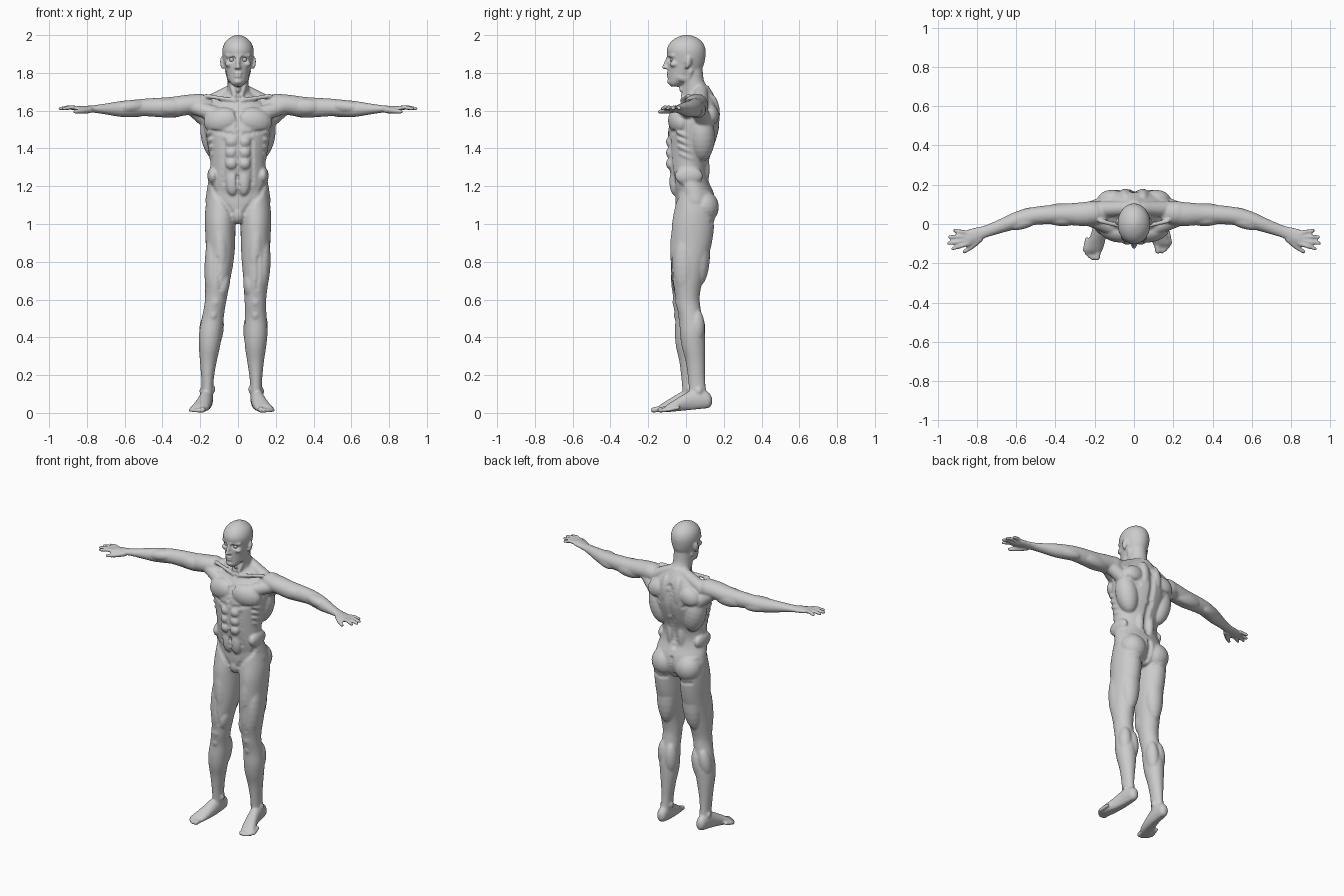
import bpy, bmesh, math
from mathutils import Vector, Matrix, kdtree

# Unit ball template, copied for every muscle
tb = bmesh.new()
bmesh.ops.create_uvsphere(tb, u_segments=20, v_segments=12, radius=1)
tb.verts.index_update()
BALL = [v.co.copy() for v in tb.verts]
BALL_FACES = [[v.index for v in f.verts] for f in tb.faces]
tb.free()
bm = bmesh.new()


def loft(stations, axis, seg=32, sub=4):
    """Closed tube through stations (t, c1, c2, r1, r2), rings square to the axis."""
    st = [Vector(s) for s in stations]
    pts = []
    for i in range(len(st) - 1):
        a, b, c, d = st[max(i - 1, 0)], st[i], st[i + 1], st[min(i + 2, len(st) - 1)]
        for k in range(sub):
            u = k / sub
            pts.append(0.5 * (2 * b + (c - a) * u + (2 * a - 5 * b + 4 * c - d) * u * u
                              + (3 * b - a - 3 * c + d) * u ** 3))
    pts.append(st[-1])
    rings = []
    for t, c1, c2, r1, r2 in pts:
        ring = []
        for k in range(seg):
            w = 2 * math.pi * k / seg
            p = [c1 + r1 * math.cos(w), c2 + r2 * math.sin(w)]
            p.insert("xyz".index(axis), t)
            ring.append(bm.verts.new(p))
        rings.append(ring)
    for a, b in zip(rings, rings[1:]):
        for k in range(seg):
            n = (k + 1) % seg
            bm.faces.new((a[k], a[n], b[n], b[k]))
    bm.faces.new(rings[0])
    bm.faces.new(rings[-1])
    return [v for r in rings for v in r]


def add_ball(coords):
    vs = [bm.verts.new(c) for c in coords]
    for f in BALL_FACES:
        bm.faces.new([vs[i] for i in f])
    return vs


def blob(loc, rad, rot=(0, 0, 0)):
    """Ellipsoid muscle, rotation in degrees."""
    m = Matrix.Translation(loc)
    for ang, ax in zip(rot, "XYZ"):
        m = m @ Matrix.Rotation(math.radians(ang), 4, ax)
    m = m @ Matrix.Diagonal((*rad, 1))
    return add_ball([m @ c for c in BALL])


def capsule(p, rp, q, rq):
    """Tapered rod with round ends: a ball pulled apart above its equator."""
    p, q = Vector(p), Vector(q)
    rot = (q - p).to_track_quat('Z', 'Y').to_matrix()
    return add_ball([q + rot @ c * rq if c.z > .01 else p + rot @ c * rp for c in BALL])


# Arm
loft([(.14, .06, 1.62, .05, .05), (.20, .055, 1.632, .06, .054), (.27, .05, 1.63, .060, .054),
      (.35, .05, 1.618, .053, .055), (.42, .048, 1.617, .049, .051), (.50, .042, 1.617, .046, .046),
      (.56, .03, 1.612, .046, .045), (.62, .012, 1.609, .043, .042), (.70, -.018, 1.609, .035, .029),
      (.76, -.04, 1.609, .032, .020), (.80, -.055, 1.609, .038, .017), (.84, -.068, 1.611, .042, .015),
      (.865, -.074, 1.612, .036, .011)], 'x')
blob((.215, .055, 1.633), (.075, .062, .057), (0, 5, 0))
blob((.36, .022, 1.62), (.085, .033, .042))
blob((.36, .072, 1.605), (.10, .034, .043))
blob((.56, .012, 1.622), (.09, .036, .033), (0, 5, -18))
blob((.56, .042, 1.600), (.09, .034, .034), (0, -4, -20))
# Fingers and thumb
for base, tip in (((.842, -.100), (.922, -.125)), ((.855, -.084), (.942, -.098)),
                  ((.855, -.064), (.938, -.066)), ((.842, -.046), (.912, -.033))):
    mid = [(a + b) / 2 for a, b in zip(base, tip)]
    capsule((*base, 1.612), .0118, (*mid, 1.618), .0112)
    capsule((*mid, 1.618), .0112, (*tip, 1.611), .0095)
capsule((.785, -.075, 1.604), .018, (.825, -.115, 1.598), .0135)
capsule((.825, -.115, 1.598), .0130, (.862, -.140, 1.595), .0105)

# Shoulder girdle, chest and back muscles
capsule((.04, .08, 1.70), .036, (.17, .075, 1.628), .044)
capsule((.10, -.02, 1.575), .042, (.22, .025, 1.615), .040)
capsule((.14, .10, 1.53), .045, (.23, .07, 1.605), .042)
capsule((.018, -.022, 1.655), .011, (.17, .015, 1.678), .012)
capsule((.056, .025, 1.81), .014, (.014, -.020, 1.665), .012)
blob((.086, -.035, 1.545), (.098, .058, .072), (0, 10, 12))
blob((.128, .085, 1.46), (.068, .068, .13), (0, 12, 0))
blob((.112, .122, 1.575), (.076, .052, .062), (0, 20, 0))
blob((.045, .128, 1.58), (.042, .052, .11))
blob((.038, .075, 1.29), (.036, .05, .13))
blob((.132, .015, 1.255), (.03, .075, .05))
for k in range(3):
    blob((.034, -.080, 1.435 - .058 * k), (.033, .026, .031))
blob((.03, -.058, 1.225), (.036, .030, .075))
for k in range(4):
    blob((.140 - .006 * k, -.005 + .004 * k, 1.47 - .038 * k), (.032, .055, .018), (-25, 0, 0))

# Leg
loft([(1.17, .09, .045, .07, .085), (1.08, .090, .045, .083, .105), (1.00, .094, .038, .081, .112),
      (.90, .093, .03, .078, .107), (.80, .094, .017, .074, .095), (.70, .095, .007, .066, .080),
      (.62, .092, .008, .059, .065), (.57, .092, .012, .056, .063), (.50, .094, .025, .058, .061),
      (.42, .095, .034, .061, .066), (.35, .093, .040, .056, .062), (.27, .093, .050, .044, .051),
      (.18, .095, .056, .033, .045), (.11, .096, .062, .031, .046), (.05, .100, .070, .032, .055)], 'z')
blob((.086, .094, 1.09), (.084, .080, .088), (0, 15, 0))
blob((.128, -.005, .78), (.044, .062, .17), (0, 3, 0))
blob((.092, -.030, .87), (.046, .054, .18), (0, 3, 0))
blob((.062, -.012, .685), (.034, .052, .08))
blob((.092, .068, .85), (.062, .060, .18))
blob((.092, -.034, .59), (.029, .023, .036))
blob((.092, -.025, .52), (.020, .020, .03))
blob((.068, .058, .435), (.040, .045, .105))
blob((.118, .056, .455), (.040, .043, .095))
blob((.066, .058, .125), (.012, .018, .02))
blob((.126, .068, .115), (.012, .018, .02))

# Foot and toes, heel slightly raised
foot = loft([(.138, .098, .036, .010, .016), (.122, .098, .040, .028, .040), (.08, .10, .050, .034, .055),
             (.03, .105, .048, .036, .055), (-.02, .115, .038, .040, .044), (-.07, .130, .026, .045, .030),
             (-.10, .140, .019, .045, .021), (-.115, .143, .015, .036, .012)], 'y')
for x0, x1, y1, r in ((.113, .122, -.136, .0155), (.133, .143, -.139, .0115), (.149, .160, -.129, .011),
                      (.163, .174, -.115, .0105), (.174, .185, -.097, .0105)):
    foot += capsule((x0, y1 + .055, .018), r, (x1, y1, r), r)
for v in foot:
    v.co.z = max(v.co.z, 0) + max(0, .1 * (v.co.y + .14))

# Ear, brow, cheek, nostril and jaw corner
blob((.084, .012, 1.856), (.010, .018, .032), (-12, 0, 20))
blob((.080, .004, 1.832), (.009, .011, .013))
capsule((.012, -.092, 1.890), .011, (.056, -.068, 1.891), .011)
blob((.048, -.064, 1.846), (.021, .023, .016))
blob((.011, -.104, 1.827), (.009, .011, .008))
blob((.044, -.022, 1.775), (.016, .035, .022), (-20, 0, 0))

# Mirror everything so far, then stride the left leg outward and forward
dup = bmesh.ops.duplicate(bm, geom=bm.verts[:] + bm.edges[:] + bm.faces[:])["geom"]
for v in (g for g in dup if isinstance(g, bmesh.types.BMVert)):
    v.co.x *= -1
    t = min(max((.9 - v.co.z) / .7, 0), 1)
    s = t * t * (3 - 2 * t)
    v.co.x -= .066 * s
    v.co.y -= .035 * s

# Torso
loft([(1.005, 0, .04, .04, .06), (1.04, 0, .045, .11, .09), (1.10, 0, .05, .168, .105),
      (1.16, 0, .045, .168, .103), (1.22, 0, .025, .158, .098), (1.28, 0, .014, .147, .100),
      (1.35, 0, .016, .148, .110), (1.42, 0, .028, .162, .124), (1.50, 0, .040, .180, .134),
      (1.56, 0, .05, .185, .126), (1.62, 0, .065, .165, .105), (1.66, 0, .073, .12, .085),
      (1.70, 0, .07, .07, .068), (1.73, 0, .06, .05, .06)], 'z', 48)
blob((0, -.015, 1.055), (.04, .042, .055))
# Neck
loft([(1.62, 0, .06, .07, .075), (1.68, 0, .062, .062, .076), (1.72, 0, .05, .057, .068),
      (1.76, 0, .035, .055, .060), (1.82, 0, .03, .055, .058)], 'z')
blob((0, -.022, 1.715), (.015, .014, .02))
# Head
loft([(1.727, 0, -.058, .018, .018), (1.742, 0, -.053, .036, .038), (1.77, 0, -.03, .053, .063),
      (1.80, 0, -.012, .062, .083), (1.84, 0, -.002, .071, .095), (1.88, 0, .003, .080, .099),
      (1.92, 0, .001, .083, .103), (1.955, 0, .002, .073, .090), (1.98, 0, .003, .052, .065),
      (1.995, 0, .003, .027, .034), (2.001, 0, .003, .008, .01)], 'z', 48)
capsule((0, -.096, 1.878), .009, (0, -.116, 1.830), .011)
blob((0, -.092, 1.797), (.024, .013, .007))
blob((0, -.091, 1.783), (.021, .013, .008))
blob((0, -.080, 1.754), (.025, .021, .017))

# Fuse the parts into one skin
bmesh.ops.recalc_face_normals(bm, faces=bm.faces[:])
mesh = bpy.data.meshes.new("body")
bm.to_mesh(mesh)
bm.free()
body = bpy.data.objects.new("body", mesh)
bpy.context.collection.objects.link(body)
rem = body.modifiers.new("fuse", 'REMESH')
rem.mode = 'VOXEL'
rem.voxel_size = .0065
smo = body.modifiers.new("soften", 'SMOOTH')
smo.factor = .5
smo.iterations = 3
dg = bpy.context.evaluated_depsgraph_get()
skin = bpy.data.meshes.new_from_object(body.evaluated_get(dg))
body.modifiers.clear()
body.data = skin

# Carve grooves: start, end, radius, depth (mirrored when off centre)
grooves = [((0, -.08, 1.61), (0, -.1, 1.48), .020, .008), ((0, -.1, 1.46), (0, -.085, 1.2), .014, .005),
           ((0, .18, 1.63), (0, .115, 1.22), .028, .012), ((0, .16, 1.15), (0, .12, 1.03), .022, .012),
           ((.03, -.1, 1.475), (.135, -.06, 1.492), .016, .005), ((0, -.09, 1.247), (0, -.09, 1.24), .014, .010),
           ((.145, -.03, 1.195), (.035, -.05, 1.06), .022, .006), ((.03, .15, 1.005), (.13, .13, 1.01), .018, .005),
           ((.072, -.08, 1.44), (.078, -.07, 1.22), .018, .005), ((.09, .17, 1.51), (.16, .14, 1.54), .018, .005),
           ((.026, -.09, 1.872), (.040, -.085, 1.870), .019, .011), ((0, -.1, 1.79), (.022, -.09, 1.79), .008, .003),
           ((.108, -.07, .82), (.100, -.06, .66), .016, .004), ((.02, -.04, 1.672), (.0, -.04, 1.668), .016, .006)]
co = [v.co.copy() for v in skin.vertices]
normals = [v.normal.copy() for v in skin.vertices]
kd = kdtree.KDTree(len(co))
for i, c in enumerate(co):
    kd.insert(c, i)
kd.balance()
for a, b, r, depth in grooves:
    for side in ((1, -1) if a[0] or b[0] else (1,)):
        p, q = (Vector((c[0] * side, c[1], c[2])) for c in (a, b))
        n = int((q - p).length / (r * .4)) + 1
        hit = {}
        for k in range(n + 1):
            near = kd.find(p.lerp(q, k / n))[0]
            for _, i, d in kd.find_range(near, r):
                hit[i] = max(hit.get(i, 0), (1 - (d / r) ** 2) ** 2)
        for i, w in hit.items():
            co[i] -= normals[i] * depth * w
skin.vertices.foreach_set("co", [x for c in co for x in c])
skin.update()
skin.shade_smooth()

# Eyes
for side, name in ((1, "left_eye"), (-1, "right_eye")):
    bpy.ops.mesh.primitive_uv_sphere_add(segments=24, ring_count=14, radius=.0135,
                                         location=(side * .033, -.0715, 1.871))
    bpy.context.object.name = name
    bpy.ops.object.shade_smooth()
